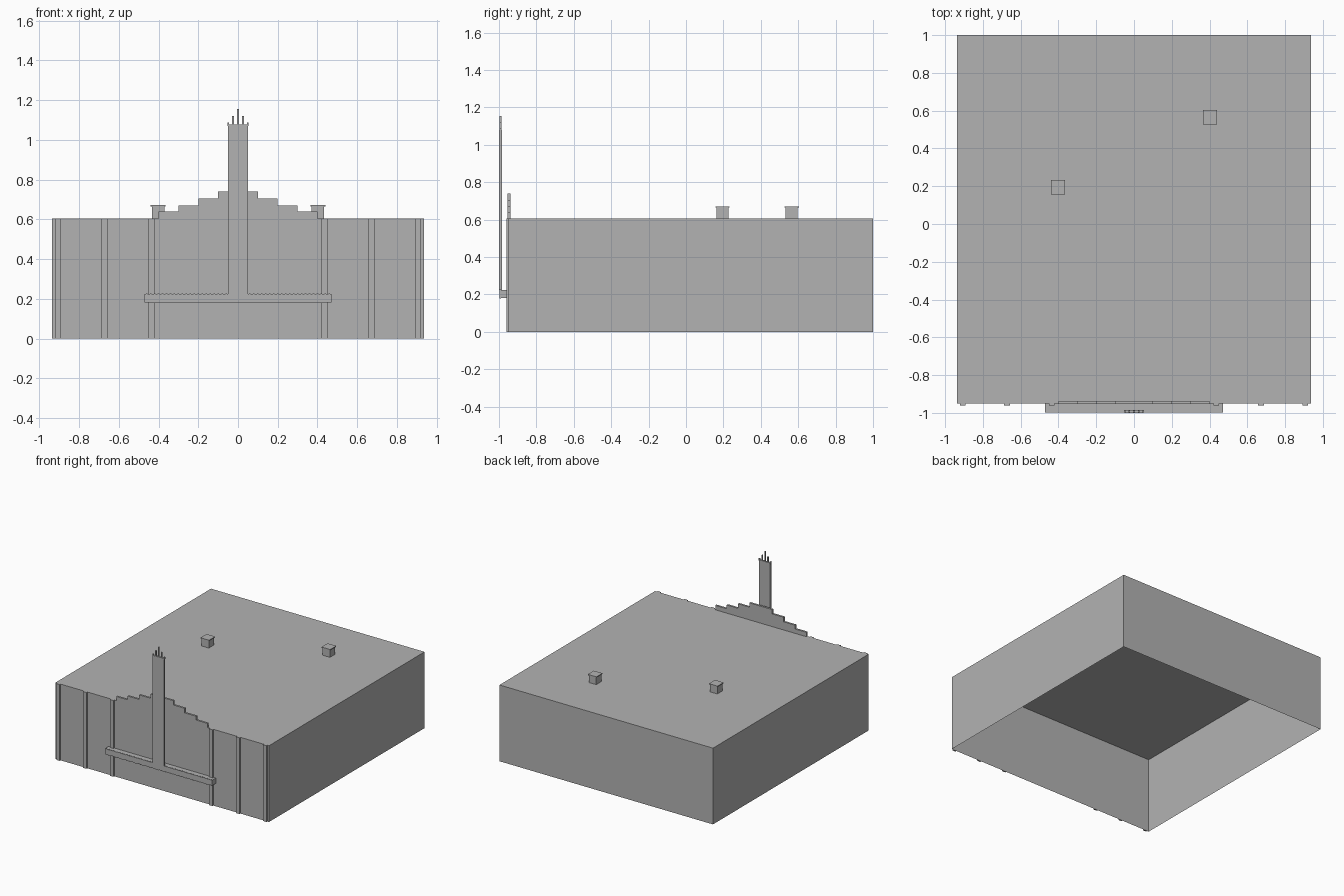
import bpy, bmesh

if "Cube" in bpy.data.objects:
    bpy.data.objects.remove(bpy.data.objects["Cube"])

grey = bpy.data.materials.new("plain_grey")
grey.diffuse_color = (0.45, 0.45, 0.45, 1)
grey.use_nodes = True
grey.node_tree.nodes["Principled BSDF"].inputs["Base Color"].default_value = grey.diffuse_color


def finish(name, bm):
    bmesh.ops.recalc_face_normals(bm, faces=bm.faces)
    mesh = bpy.data.meshes.new(name)
    bm.to_mesh(mesh)
    bm.free()
    mesh.materials.append(grey)
    ob = bpy.data.objects.new(name, mesh)
    bpy.context.collection.objects.link(ob)
    return ob


def add_box(bm, x0, x1, y0, y1, z0, z1):
    vs = bmesh.ops.create_cube(bm, size=1)["verts"]
    for v in vs:
        v.co.x = x1 if v.co.x > 0 else x0
        v.co.y = y1 if v.co.y > 0 else y0
        v.co.z = z1 if v.co.z > 0 else z0
    return vs


def box(name, *dims):
    bm = bmesh.new()
    add_box(bm, *dims)
    return finish(name, bm)


W, FRONT, ROOF = 0.937, -0.95, 0.605

# Main hall: thin shell, open underneath
bm = bmesh.new()
add_box(bm, -W, W, FRONT, 1.0, 0, ROOF)
floor = [f for f in bm.faces if f.calc_center_median().z < 0.01]
bmesh.ops.delete(bm, geom=floor, context="FACES_ONLY")
finish("hall", bm)

# Facade pilasters
for i, x in enumerate((0.435, 0.672, 0.907)):
    for side, s in (("right", 1), ("left", -1)):
        box(f"pilaster_{side}_{i + 1}", s * x - 0.015, s * x + 0.015,
            -0.961, FRONT, 0, ROOF)

# Stepped parapet: extruded profile above the facade
steps = [(0.4, 0.64), (0.3, 0.67), (0.2, 0.706), (0.1, 0.74)]
half = [(0.4, ROOF)]
for i, (x, z) in enumerate(steps):
    half.append((x, z))
    if i < 3:
        half.append((steps[i + 1][0], z))
outline = half + [(-x, z) for x, z in reversed(half)]
bm = bmesh.new()
face = bm.faces.new([bm.verts.new((x, -0.954, z)) for x, z in outline])
out = bmesh.ops.extrude_face_region(bm, geom=[face])["geom"]
bmesh.ops.translate(bm, vec=(0, 0.016, 0),
                    verts=[g for g in out if isinstance(g, bmesh.types.BMVert)])
finish("stepped_parapet", bm)

# Entrance canopy
box("canopy", -0.47, 0.47, -0.997, FRONT, 0.181, 0.224)

# Rows of small lamps along both canopy edges
bm = bmesh.new()
for i in range(47):
    x = -0.46 + 0.02 * i
    for z in (0.179, 0.224):
        add_box(bm, x - 0.004, x + 0.004, -0.998, -0.99, z, z + 0.003)
finish("canopy_lamps", bm)

# Tall sign fin standing on the canopy, with stepped finials
box("sign_fin", -0.05, 0.05, -1.0, -0.984, 0.224, 1.078)
bm = bmesh.new()
for x, z in ((-0.049, 1.088), (-0.025, 1.12), (0, 1.155), (0.025, 1.12), (0.049, 1.088)):
    add_box(bm, x - 0.004, x + 0.004, -0.997, -0.987, 1.07, z)
finish("fin_finials", bm)

# Roof vents with thin caps
for i, (x, y) in enumerate(((-0.402, 0.195), (0.402, 0.565))):
    box(f"vent_body_{i + 1}", x - 0.032, x + 0.032, y - 0.032, y + 0.032, ROOF, 0.664)
    box(f"vent_cap_{i + 1}", x - 0.038, x + 0.038, y - 0.038, y + 0.038, 0.664, 0.671)
